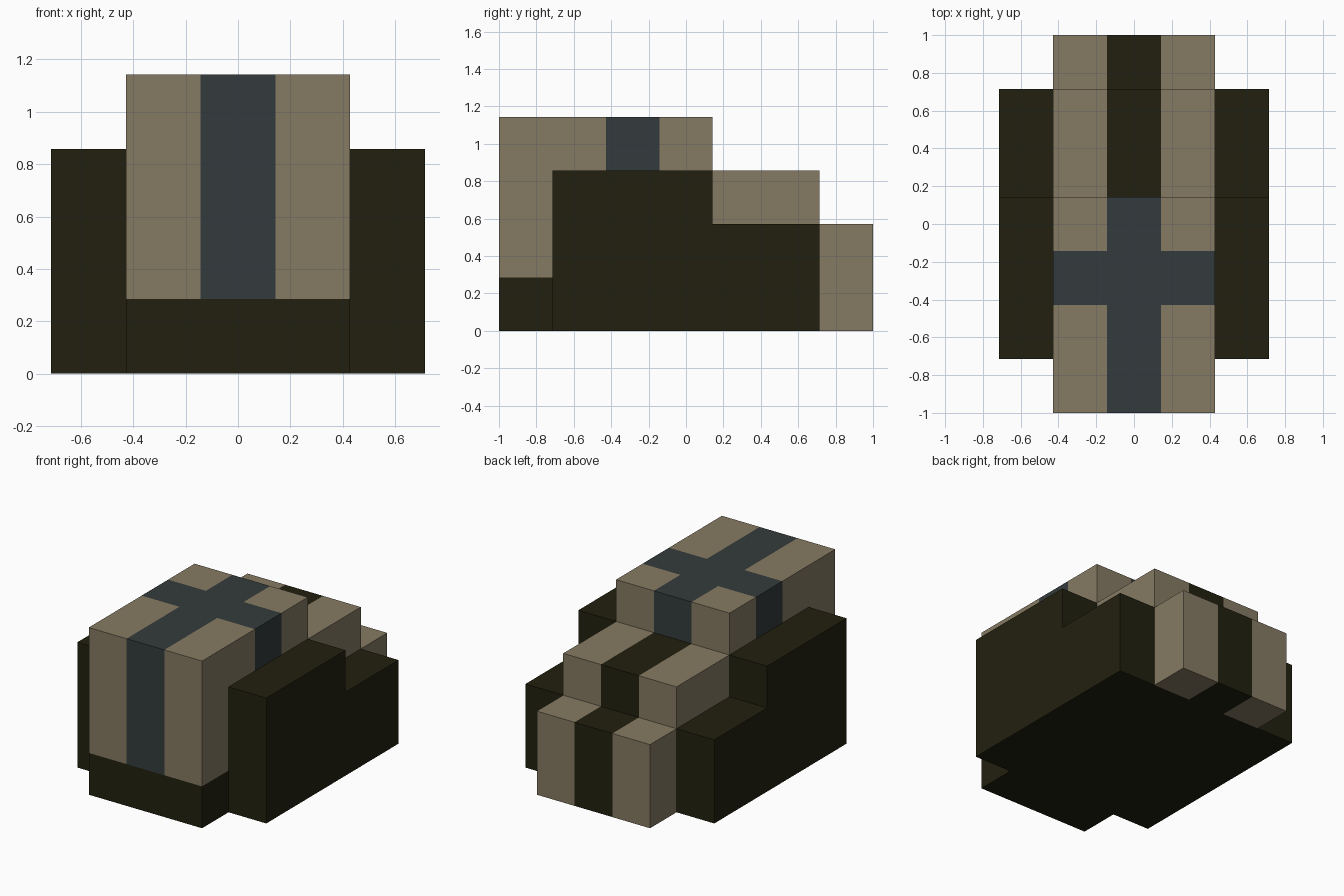
import bpy
import bmesh
from mathutils import Vector

cube = bpy.data.objects.get("Cube")
if cube:
    bpy.data.objects.remove(cube, do_unlink=True)

U = 2 / 7  # one module: the model is 5 x 7 x 4 modules
TAN, DARK, SLATE = 0, 1, 2


def make_material(name, rgb):
    mat = bpy.data.materials.new(name)
    mat.use_nodes = True
    colour = (*rgb, 1)
    mat.diffuse_color = colour
    bsdf = next(n for n in mat.node_tree.nodes if n.type == "BSDF_PRINCIPLED")
    bsdf.inputs["Base Color"].default_value = colour
    return mat


MATERIALS = [
    make_material("warm tan", (0.238, 0.195, 0.125)),
    make_material("dark olive", (0.0152, 0.0144, 0.0048)),
    make_material("slate", (0.0343, 0.0437, 0.0452)),
]


def block(name, x0, x1, profile, rule, cuts=()):
    """Extrude a (y, z) profile along x, cut colour borders, colour faces by rule."""
    bm = bmesh.new()
    face = bm.faces.new([bm.verts.new((x0, y, z)) for y, z in profile])
    ext = bmesh.ops.extrude_face_region(bm, geom=[face])
    verts = [g for g in ext["geom"] if isinstance(g, bmesh.types.BMVert)]
    bmesh.ops.translate(bm, vec=(x1 - x0, 0, 0), verts=verts)
    for axis, pos in cuts:
        co, normal = Vector(), Vector()
        co[axis], normal[axis] = pos, 1
        bmesh.ops.bisect_plane(bm, geom=bm.verts[:] + bm.edges[:] + bm.faces[:],
                               plane_co=co, plane_no=normal)
    bmesh.ops.recalc_face_normals(bm, faces=bm.faces[:])
    for f in bm.faces:
        f.material_index = rule(f.calc_center_median())
    bmesh.ops.scale(bm, vec=(U, U, U), verts=bm.verts[:])
    mesh = bpy.data.meshes.new(name)
    bm.to_mesh(mesh)
    bm.free()
    for mat in MATERIALS:
        mesh.materials.append(mat)
    obj = bpy.data.objects.new(name, mesh)
    bpy.context.collection.objects.link(obj)
    return obj


def rectangle(y0, y1, z1):
    return [(y0, 0), (y1, 0), (y1, z1), (y0, z1)]


# Front body: dark base, slate stripe over the middle, slate band across the top
def front_rule(c):
    if c.z < 1:
        return DARK
    if abs(c.x) < 0.5 or (c.z > 3 and -1.5 < c.y < -0.5):
        return SLATE
    return TAN


# Rear steps: tan with a dark centre stripe
def rear_rule(c):
    return DARK if abs(c.x) < 0.5 else TAN


def middle_rule(c):
    return DARK if c.z < 0.01 else rear_rule(c)


STRIPE = [(0, -0.5), (0, 0.5)]
block("front_body", -1.5, 1.5, rectangle(-3.5, 0.5, 4), front_rule,
      STRIPE + [(1, -1.5), (1, -0.5), (2, 1), (2, 3)])
block("middle_step", -1.5, 1.5, rectangle(0.5, 2.5, 3), middle_rule, STRIPE)
block("rear_step", -1.5, 1.5, rectangle(2.5, 3.5, 2), rear_rule, STRIPE)

# Stepped dark panels on both sides
SIDE = [(-2.5, 0), (2.5, 0), (2.5, 2), (0.5, 2), (0.5, 3), (-2.5, 3)]
for label, sign in (("left", 1), ("right", -1)):
    block(label + "_side_panel", sign * 1.5, sign * 2.5, SIDE, lambda c: DARK)
